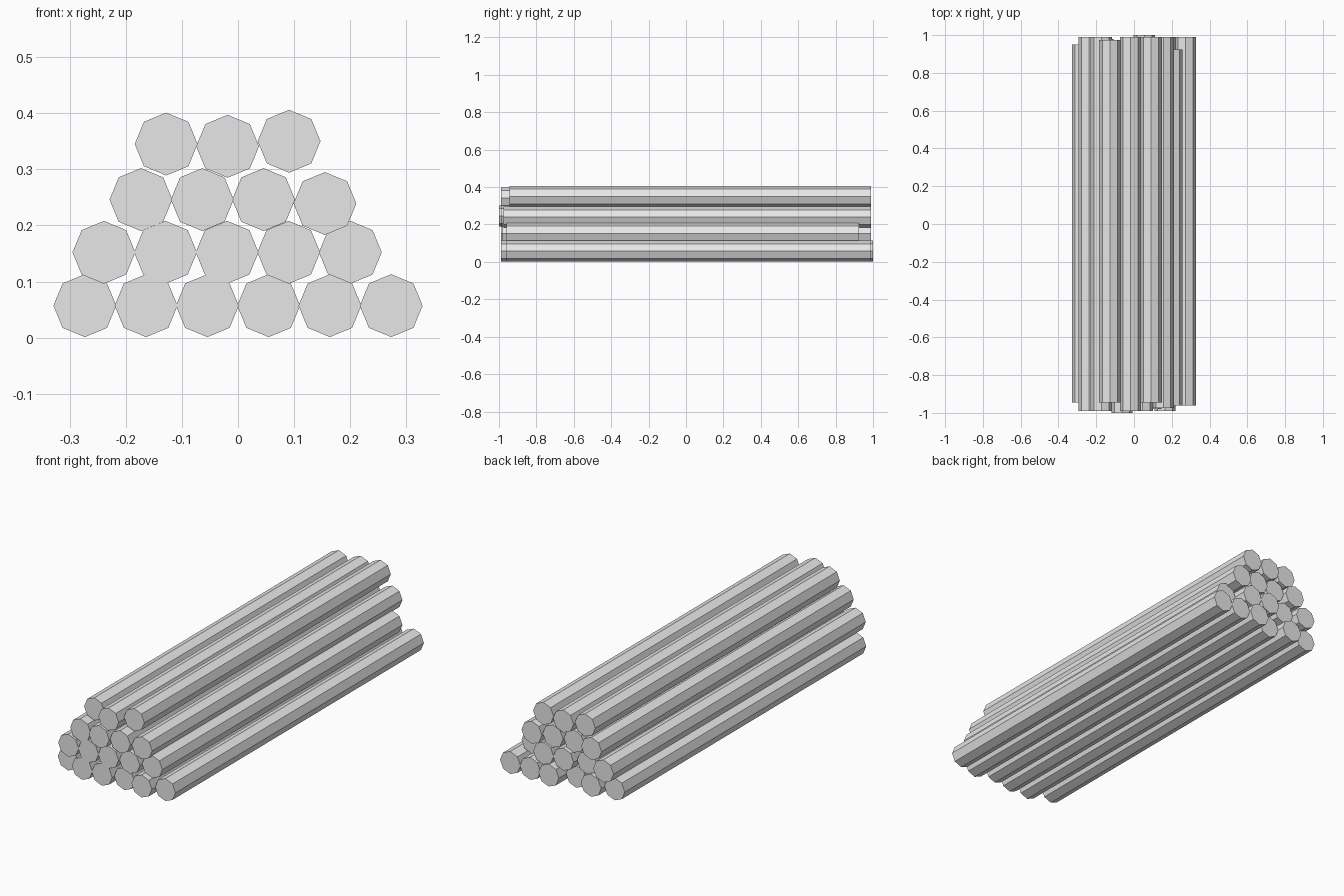
import bpy
import math

if "Cube" in bpy.data.objects:
    bpy.data.objects.remove(bpy.data.objects["Cube"], do_unlink=True)

RADIUS = 0.056

# One plain grey for every bar
grey = bpy.data.materials.new("light_grey")
grey.use_nodes = True
grey.diffuse_color = (0.8, 0.8, 0.8, 1)
grey.node_tree.nodes["Principled BSDF"].inputs["Base Color"].default_value = (0.8, 0.8, 0.8, 1)


def add_bar(name, x, z, front, back):
    """Eight-sided bar lying along y, from front to back."""
    bpy.ops.mesh.primitive_cylinder_add(
        vertices=8, radius=RADIUS, depth=back - front,
        location=(x, (front + back) / 2, z), rotation=(math.pi / 2, 0, 0))
    bar = bpy.context.object
    bar.name = name
    bar.data.materials.append(grey)


# Each row: first x, spacing, centre heights, then front and back ends per bar
rows = {
    "bottom": (-0.273, 0.1092, [0.057] * 6,
               [(-0.945, 0.95), (-0.99, 0.98), (-0.99, 0.94),
                (-0.97, 1.0), (-0.99, 0.99), (-0.96, 0.99)]),
    "second": (-0.239, 0.1098, [0.152] * 5,
               [(-0.99, 0.99), (-0.99, 0.96), (-0.99, 0.99),
                (-0.98, 0.99), (-0.96, 0.925)]),
    "third": (-0.173, 0.1093, [0.246, 0.246, 0.246, 0.239],
              [(-0.99, 0.99), (-1.0, 0.97), (-0.99, 0.98), (-0.975, 0.99)]),
    "top": (-0.128, 0.1095, [0.345, 0.341, 0.35],
            [(-0.945, 0.975), (-0.99, 0.99), (-0.945, 0.99)]),
}

# Stack the rows into a pile
for row, (start, step, heights, ends) in rows.items():
    for i, (z, (front, back)) in enumerate(zip(heights, ends)):
        add_bar(f"{row}_row_bar_{i + 1}", start + i * step, z, front, back)
